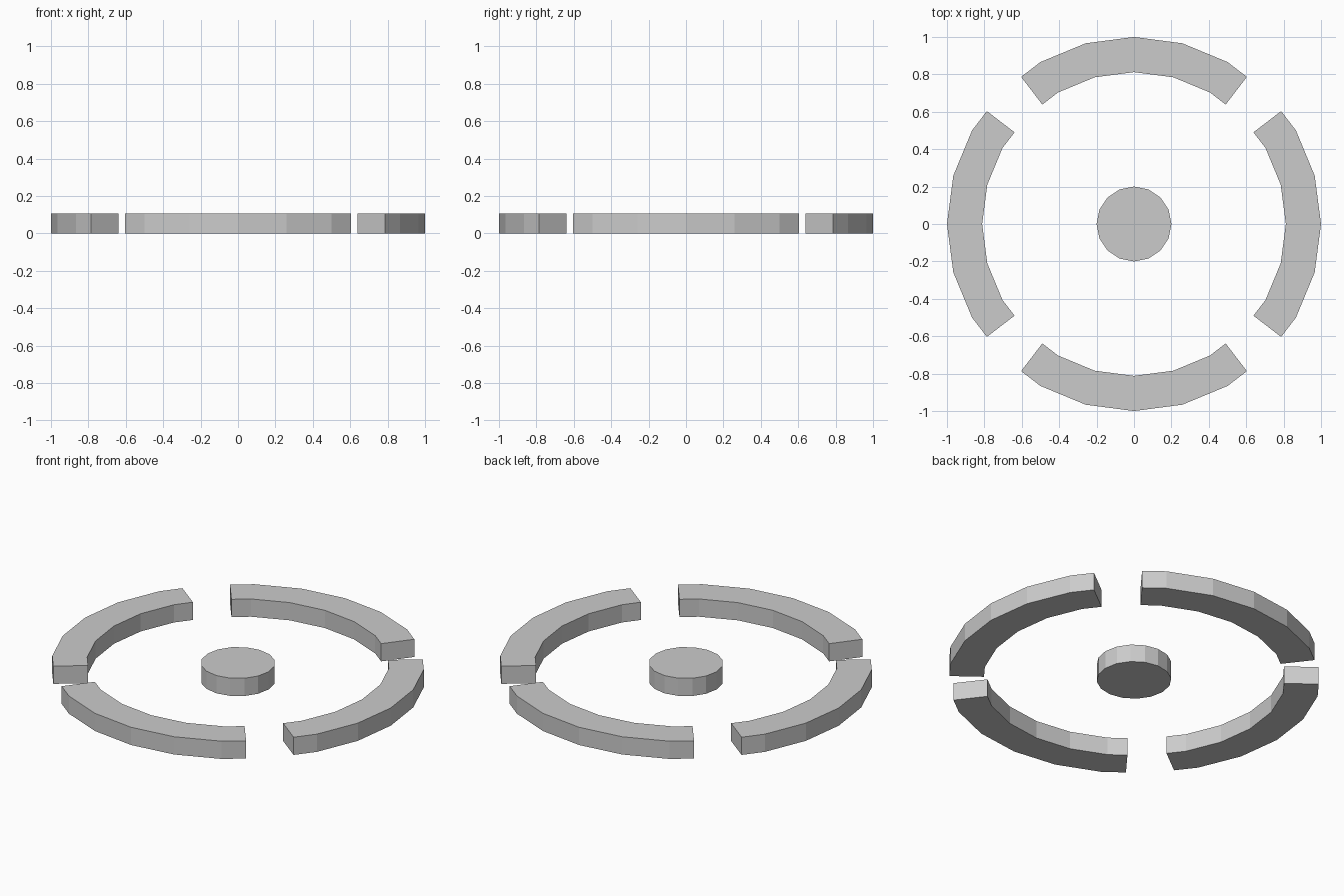
import bpy, bmesh
from math import cos, sin, radians

if "Cube" in bpy.data.objects:
    bpy.data.objects.remove(bpy.data.objects["Cube"])

HEIGHT = 0.105
OUTER, INNER = 1.0, 0.812
HALF_STEP = cos(radians(7.5))  # arc ends fall mid-side of a 24-sided ring


def extrude_outline(name, outline):
    """Flat-shaded prism standing on z = 0."""
    bm = bmesh.new()
    face = bm.faces.new([bm.verts.new((x, y, 0)) for x, y in outline])
    new = bmesh.ops.extrude_face_region(bm, geom=[face], use_keep_orig=True)["geom"]
    top = [v for v in new if isinstance(v, bmesh.types.BMVert)]
    bmesh.ops.translate(bm, verts=top, vec=(0, 0, HEIGHT))
    bmesh.ops.recalc_face_normals(bm, faces=bm.faces)
    mesh = bpy.data.meshes.new(name)
    bm.to_mesh(mesh)
    bm.free()
    obj = bpy.data.objects.new(name, mesh)
    bpy.context.collection.objects.link(obj)
    return obj


def arc(radius, centre):
    points = []
    for a in (-37.5, -30, -15, 0, 15, 30, 37.5):
        r = radius * HALF_STEP if abs(a) == 37.5 else radius
        t = radians(centre + a)
        points.append((r * cos(t), r * sin(t)))
    return points


# Four ring segments with 15 degree gaps
for name, centre in (("right", 0), ("back", 90), ("left", 180), ("front", 270)):
    extrude_outline(name + "_ring_segment",
                    arc(OUTER, centre) + arc(INNER, centre)[::-1])

# Central disc
extrude_outline("centre_disc", [(0.2 * cos(radians(22.5 * i)),
                                 0.2 * sin(radians(22.5 * i))) for i in range(16)])
